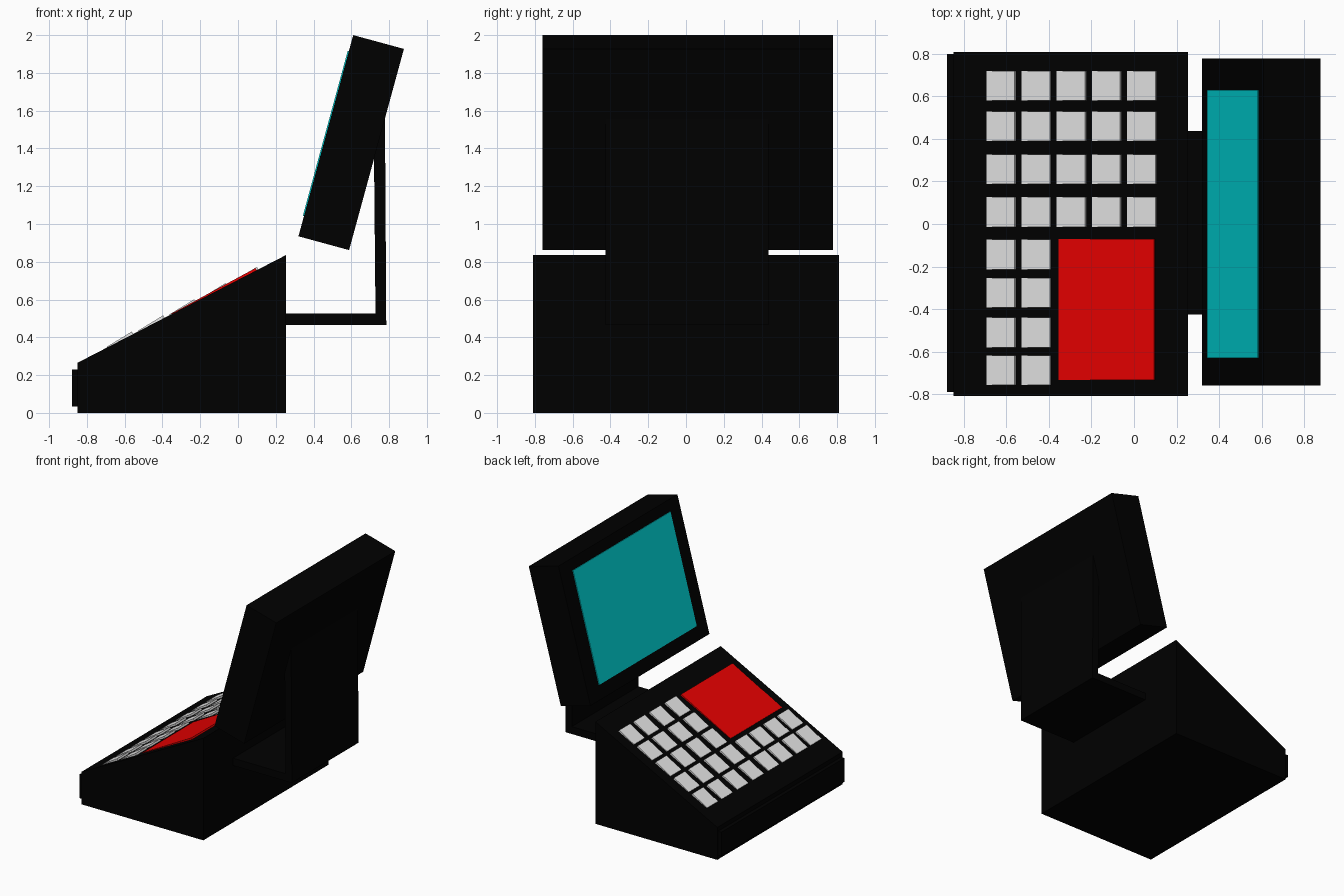
import bpy
import bmesh
from mathutils import Vector

cube = bpy.data.objects.get("Cube")
if cube:
    bpy.data.objects.remove(cube, do_unlink=True)


def material(name, rgb):
    mat = bpy.data.materials.new(name)
    mat.use_nodes = True
    color = (*rgb, 1)
    mat.diffuse_color = color
    mat.node_tree.nodes["Principled BSDF"].inputs["Base Color"].default_value = color
    return mat


black = material("black plastic", (0, 0, 0))
grey = material("light grey keys", (0.79, 0.79, 0.79))
red = material("red panel", (0.8, 0, 0))
teal = material("teal screen", (0, 0.75, 0.77))


def prism(name, profile, y0, y1, mat):
    """Extrude a side profile (x, z) from y0 to y1."""
    bm = bmesh.new()
    face = bm.faces.new([bm.verts.new((x, y0, z)) for x, z in profile])
    moved = bmesh.ops.extrude_face_region(bm, geom=[face])["geom"]
    verts = [v for v in moved if isinstance(v, bmesh.types.BMVert)]
    bmesh.ops.translate(bm, verts=verts, vec=(0, y1 - y0, 0))
    bmesh.ops.recalc_face_normals(bm, faces=bm.faces)
    mesh = bpy.data.meshes.new(name)
    bm.to_mesh(mesh)
    bm.free()
    mesh.materials.append(mat)
    obj = bpy.data.objects.new(name, mesh)
    bpy.context.collection.objects.link(obj)
    return obj


def slab(name, a, b, low, high_a, high_b, y0, y1, mat):
    """Slab along the line a-b; its top rises from high_a to high_b."""
    along = (b - a).normalized()
    normal = Vector((-along.y, along.x))
    profile = [a + normal * low, b + normal * low,
               b + normal * high_b, a + normal * high_a]
    return prism(name, profile, y0, y1, mat)


# Wedge-shaped base with a raised lip along its low edge
LOW, HIGH = Vector((-0.85, 0.265)), Vector((0.253, 0.835))
prism("base", [(LOW.x, 0), (HIGH.x, 0), HIGH, LOW], -0.81, 0.81, black)
prism("base_lip", [(-0.88, 0.035), (-0.84, 0.035), (-0.84, 0.23), (-0.88, 0.23)],
      -0.79, 0.80, black)


def on_slope(x):
    return LOW.lerp(HIGH, (x - LOW.x) / (HIGH.x - LOW.x))


# Keys: four full rows, then four short rows beside the panel
row_centres = [0.65, 0.46, 0.258, 0.057, -0.143, -0.323, -0.51, -0.688]
for row, y in enumerate(row_centres):
    for column in range(5 if row < 4 else 2):
        x = -0.693 + 0.1655 * column
        slab(f"key_{row + 1}_{column + 1}", on_slope(x), on_slope(x + 0.138),
             -0.01, 0.004, 0.015, y - 0.07, y + 0.07, grey)

# Red panel
slab("red_panel", on_slope(-0.353), on_slope(0.099), -0.01, 0.003, 0.013,
     -0.735, -0.07, red)

# Bent support arm, its top buried in the back of the display
arm = [(0.24, 0.465), (0.785, 0.465), (0.778, 1.57), (0.72, 1.36),
       (0.728, 0.525), (0.24, 0.525)]
prism("support_arm", arm, -0.425, 0.437, black)

# Tilted display housing and its screen
BOTTOM, TOP = Vector((0.32, 0.935)), Vector((0.61, 2.0))
slab("display_housing", BOTTOM, TOP, -0.278, 0, 0, -0.76, 0.778, black)
slab("screen", BOTTOM.lerp(TOP, 0.1), BOTTOM.lerp(TOP, 0.92), -0.002, 0.006, 0.006,
     -0.63, 0.63, teal)
